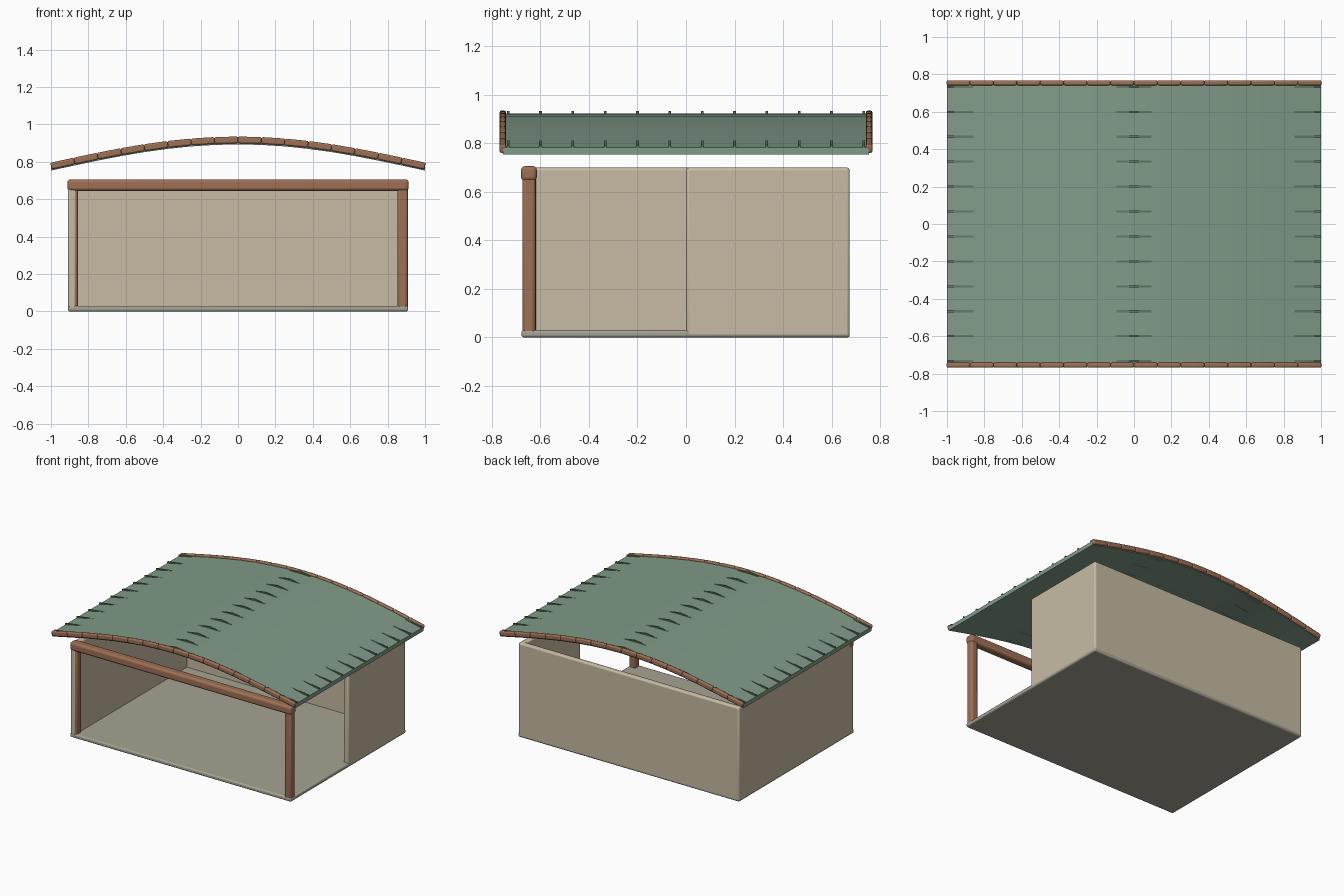
import bpy, bmesh, math
from mathutils import Matrix, Vector

if "Cube" in bpy.data.objects:
    bpy.data.objects.remove(bpy.data.objects["Cube"])


def material(name, rgb):
    m = bpy.data.materials.new(name)
    m.diffuse_color = (*rgb, 1)
    m.use_nodes = True
    m.node_tree.nodes["Principled BSDF"].inputs["Base Color"].default_value = m.diffuse_color
    return m


PLASTER = material("plaster", (0.57, 0.50, 0.37))
STONE = material("stone", (0.38, 0.37, 0.29))
WOOD = material("wood", (0.34, 0.16, 0.09))
GREEN = material("roof_green", (0.22, 0.33, 0.25))
DARK = material("rib_green", (0.12, 0.19, 0.14))


def finish(name, bm, mat, bevel=0, segments=3):
    bmesh.ops.recalc_face_normals(bm, faces=bm.faces)
    me = bpy.data.meshes.new(name)
    bm.to_mesh(me)
    bm.free()
    ob = bpy.data.objects.new(name, me)
    bpy.context.collection.objects.link(ob)
    me.materials.append(mat)
    if bevel:
        mod = ob.modifiers.new("bevel", 'BEVEL')
        mod.width, mod.segments = bevel, segments
    bpy.context.view_layer.objects.active = ob
    ob.select_set(True)
    bpy.ops.object.shade_smooth_by_angle(angle=math.radians(35))
    ob.select_set(False)
    return ob


def box(name, lo, hi, mat, bevel=0.012):
    lo, hi = Vector(lo), Vector(hi)
    bm = bmesh.new()
    bmesh.ops.create_cube(bm, size=1, matrix=Matrix.Translation((lo + hi) / 2)
                          @ Matrix.Diagonal((*(hi - lo), 1)))
    return finish(name, bm, mat, bevel)


def add_bar(bm, a, b, y, depth, height):
    """Box running from a to b, both (x, z), centred on y."""
    dx, dz = b[0] - a[0], b[1] - a[1]
    mat = (Matrix.Translation(((a[0] + b[0]) / 2, y, (a[1] + b[1]) / 2))
           @ Matrix.Rotation(-math.atan2(dz, dx), 4, 'Y')
           @ Matrix.Diagonal((math.hypot(dx, dz), depth, height, 1)))
    bmesh.ops.create_cube(bm, size=1, matrix=mat)


def arch(x):
    return 0.14 * math.cos(math.pi * x / 2)


# Floor and walls; the front and the front half of the right side are open
box("floor", (-0.91, -0.678, 0), (0.91, 0.675, 0.03), STONE, 0.01)
box("back_wall", (-0.91, 0.635, 0.003), (0.91, 0.675, 0.70), PLASTER)
box("left_wall", (-0.91, -0.675, 0.003), (-0.865, 0.675, 0.70), PLASTER)
box("right_wall", (0.865, 0, 0.003), (0.91, 0.675, 0.70), PLASTER)

# Timber frame around the opening
box("front_post_left", (-0.908, -0.672, 0.005), (-0.855, -0.618, 0.67), WOOD, 0.014)
box("front_post_right", (0.852, -0.675, 0.005), (0.908, -0.62, 0.67), WOOD, 0.014)
box("front_beam", (-0.912, -0.68, 0.645), (0.912, -0.615, 0.706), WOOD, 0.016)

# Curved roof sheet, 16 strips across
SEGS = 16
xs = [-1 + 2 * i / SEGS for i in range(SEGS + 1)]
bm = bmesh.new()
outline = [(x, 0.783 + arch(x)) for x in xs] + [(x, 0.753 + arch(x)) for x in reversed(xs)]
rings = [[bm.verts.new((x, y, z)) for x, z in outline] for y in (-0.755, 0.755)]
n = len(outline)
for i in range(n):
    j = (i + 1) % n
    bm.faces.new((rings[0][i], rings[0][j], rings[1][j], rings[1][i]))
for r in rings:
    for i in range(SEGS):
        bm.faces.new((r[i], r[i + 1], r[n - 2 - i], r[n - 1 - i]))
finish("roof_sheet", bm, GREEN)

# Straight ribs that surface only near the ridge and the eaves
bm = bmesh.new()
for k in range(12):
    y = -0.733 + k * 1.466 / 11
    for s in (-1, 1):
        add_bar(bm, (0, 0.928), (s * 0.999, 0.788), y, 0.011, 0.012)
finish("roof_ribs", bm, DARK)

# Segmented timber trim along the two gable edges
for name, y in (("front_trim", -0.755), ("back_trim", 0.755)):
    bm = bmesh.new()
    for x0, x1 in zip(xs, xs[1:]):
        add_bar(bm, (x0, 0.777 + arch(x0)), (x1, 0.777 + arch(x1)), y, 0.027, 0.036)
    finish(name, bm, WOOD, 0.008, 2)
